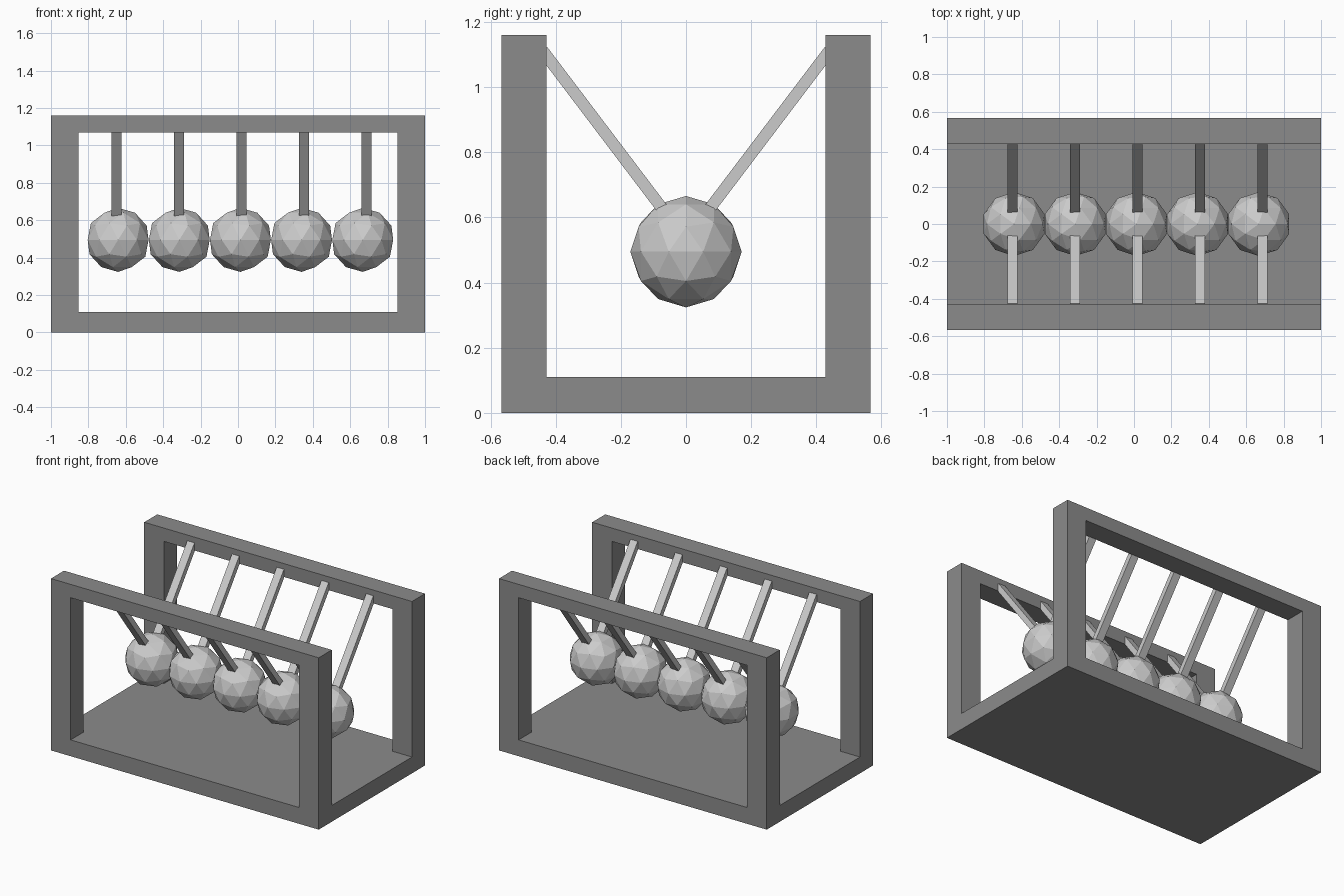
import bpy
from mathutils import Vector

if "Cube" in bpy.data.objects:
    bpy.data.objects.remove(bpy.data.objects["Cube"])


def box(name, lo, hi):
    lo, hi = Vector(lo), Vector(hi)
    bpy.ops.mesh.primitive_cube_add(size=1, location=(lo + hi) / 2)
    ob = bpy.context.object
    ob.name = name
    ob.scale = hi - lo
    bpy.ops.object.transform_apply(location=False, rotation=False, scale=True)
    return ob


def rod(name, start, end, width, depth):
    start, end = Vector(start), Vector(end)
    d = end - start
    bpy.ops.mesh.primitive_cube_add(size=1, location=(start + end) / 2)
    ob = bpy.context.object
    ob.name = name
    ob.scale = (width, depth, d.length)
    ob.rotation_euler = Vector((0, 0, 1)).rotation_difference(d).to_euler()


# Frame: one block with a front-to-back window and an open-topped channel
front_cut = box("front_window_cutter", (-0.853, -1, 0.11), (0.853, 1, 1.07))
side_cut = box("side_channel_cutter", (-1.5, -0.428, 0.11), (1.5, 0.428, 1.5))
frame = box("frame", (-1, -0.567, 0), (1, 0.567, 1.16))
for cutter in (front_cut, side_cut):
    cutter.hide_render = True
    mod = frame.modifiers.new("cut", 'BOOLEAN')
    mod.operation = 'DIFFERENCE'
    mod.solver = 'EXACT'
    mod.object = cutter
    bpy.ops.object.modifier_apply(modifier=mod.name)
for cutter in (front_cut, side_cut):
    bpy.data.objects.remove(cutter)

# Dark grey frame colour
dark = bpy.data.materials.new("dark_grey")
dark.diffuse_color = (0.26, 0.26, 0.26, 1)
dark.use_nodes = True
dark.node_tree.nodes["Principled BSDF"].inputs["Base Color"].default_value = dark.diffuse_color
frame.data.materials.clear()
frame.data.materials.append(dark)

# Row of faceted balls, each hung from a pair of slanted rods
for i in range(-2, 3):
    bpy.ops.mesh.primitive_ico_sphere_add(
        subdivisions=2, radius=0.171, location=(0.013 + 0.327 * i, 0, 0.495))
    bpy.context.object.name = f"ball_{i + 3}"
    x = 0.018 + 0.334 * i
    for side, label in ((-1, "front"), (1, "back")):
        rod(f"{label}_rod_{i + 3}", (x, side * 0.065, 0.617),
            (x, side * 0.44, 1.112), 0.054, 0.036)
